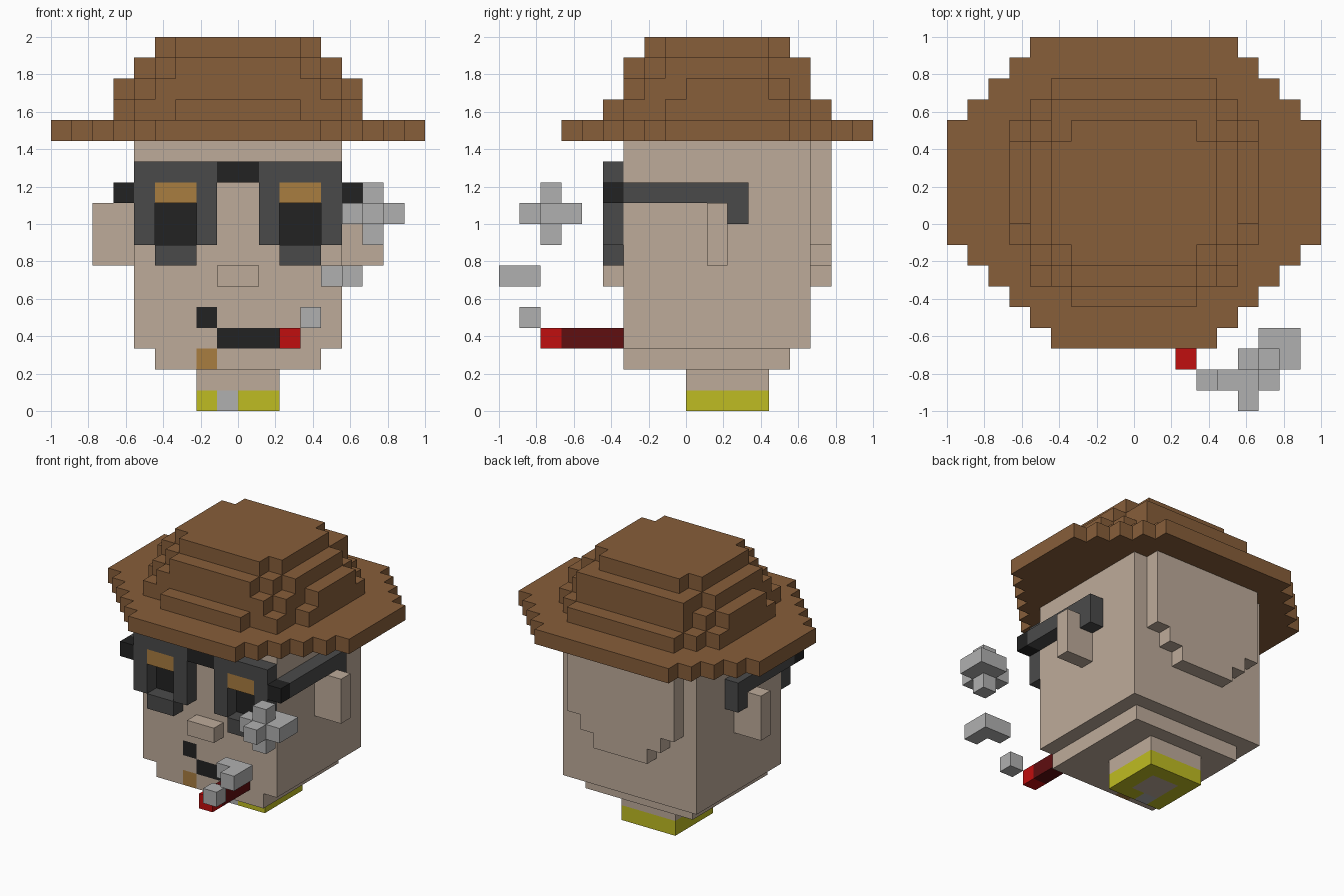
import bpy
import bmesh
from mathutils import Vector

UNIT = 1 / 9  # edge length of one block

cube = bpy.data.objects.get("Cube")
if cube:
    bpy.data.objects.remove(cube, do_unlink=True)


def linear(c):
    c /= 255
    return c / 12.92 if c <= 0.04045 else ((c + 0.055) / 1.055) ** 2.4


def material(name, *rgb):
    mat = bpy.data.materials.new(name)
    mat.use_nodes = True
    color = [linear(c) for c in rgb] + [1]
    mat.diffuse_color = color
    mat.node_tree.nodes["Principled BSDF"].inputs["Base Color"].default_value = color
    return mat


skin = material("skin", 190, 171, 154)
brown = material("hat brown", 135, 94, 58)
frame_grey = material("frame grey", 74, 74, 74)
black = material("black", 34, 34, 34)
amber = material("amber", 168, 125, 64)
smoke_grey = material("smoke grey", 176, 176, 176)
red = material("bright red", 192, 14, 14)
dark_red = material("dark red", 96, 14, 16)
yellow = material("yellow", 191, 188, 34)


def build(name, *fills):
    """Join block boxes (x0, x1, y0, y1, z0, z1) into one shell; later fills repaint earlier ones."""
    cells = {}
    for mat, boxes in fills:
        for x0, x1, y0, y1, z0, z1 in boxes:
            for x in range(x0, x1):
                for y in range(y0, y1):
                    for z in range(z0, z1):
                        cells[x, y, z] = mat
    mats = list(dict.fromkeys(mat for mat, _ in fills))
    bm = bmesh.new()
    for cell, mat in cells.items():
        for axis in range(3):
            for side in (0, 1):
                near = list(cell)
                near[axis] += 2 * side - 1
                if tuple(near) in cells:
                    continue
                base = Vector(cell)
                base[axis] += side
                u, v = Vector(), Vector()
                u[(axis + 1) % 3] = v[(axis + 2) % 3] = 1
                loop = [base, base + u, base + u + v, base + v]
                if not side:
                    loop.reverse()
                face = bm.faces.new([bm.verts.new(p * UNIT) for p in loop])
                face.material_index = mats.index(mat)
    bmesh.ops.remove_doubles(bm, verts=bm.verts, dist=0.001)
    bmesh.ops.dissolve_limit(bm, angle_limit=0.01, verts=bm.verts,
                             edges=bm.edges, delimit={'MATERIAL'})
    mesh = bpy.data.meshes.new(name)
    bm.to_mesh(mesh)
    bm.free()
    for mat in mats:
        mesh.materials.append(mat)
    obj = bpy.data.objects.new(name, mesh)
    bpy.context.collection.objects.link(obj)
    return obj


def both(*boxes):
    """Boxes together with their mirror images across x = 0."""
    return list(boxes) + [(-b[1], -b[0], *b[2:]) for b in boxes]


def layer(z, start, widths):
    """One hat layer: half-widths of successive rows from front to back."""
    return [(-w, w, start + i, start + i + 1, z, z + 1) for i, w in enumerate(widths)]


# Head with jaw, neck, nose, ears and stepped back of the head
build("head",
      (skin, [(-5, 5, -3, 6, 3, 13), (-4, 4, -3, 5, 2, 3), (-2, 2, 0, 4, 1, 2),
              (-1, 1, -4, -3, 6, 7)]),
      (skin, [(-w, w, 6, 7, z, 13) for w, z in ((4, 8), (3, 7), (2, 6))]),
      (skin, both((5, 7, 1, 2, 7, 10))),
      # lenses, mouth, beauty mark and chin stud
      (black, both((2, 4, -3, -2, 8, 10))),
      (black, [(-1, 2, -3, -2, 3, 4), (-2, -1, -3, -2, 4, 5)]),
      (amber, [(-2, -1, -3, -2, 2, 3)]))

# Collar ring with a pendant block at the front
build("collar",
      (yellow, [(-2, 2, 0, 4, 0, 1)]),
      (skin, [(-1, 1, 1, 3, 0, 1)]),
      (smoke_grey, [(-1, 0, 0, 1, 0, 1)]))

# Sunglasses: frames, temples, amber tops, bridge and hinges
build("sunglasses",
      (frame_grey, both((1, 5, -4, -3, 11, 12), (1, 2, -4, -3, 8, 11),
                        (4, 5, -4, -3, 8, 11), (2, 4, -4, -3, 7, 8),
                        (5, 6, -3, 3, 10, 11), (5, 6, 2, 3, 9, 10))),
      (amber, both((2, 4, -4, -3, 10, 11))),
      (black, [(-1, 1, -4, -3, 11, 12)] + both((5, 6, -4, -3, 10, 11))))

# Cigar and drifting smoke puffs
build("cigar",
      (dark_red, [(2, 3, -6, -3, 3, 4)]),
      (red, [(2, 3, -7, -6, 3, 4)]))
build("small_smoke_puff", (smoke_grey, [(3, 4, -8, -7, 4, 5)]))
build("middle_smoke_puff", (smoke_grey, [(4, 6, -8, -7, 6, 7), (5, 6, -9, -8, 6, 7)]))
build("large_smoke_puff",
      (smoke_grey, [(5, 8, -7, -6, 9, 10), (6, 7, -8, -5, 9, 10),
                    (7, 8, -6, -5, 9, 10), (6, 7, -7, -6, 8, 11)]))

# Hat: wide brim and stepped crown
build("hat",
      (brown, layer(13, -6, [4, 5, 6, 7, 8] + [9] * 6 + [8, 7, 6, 5])),
      (brown, layer(14, -4, [3, 5, 5] + [6] * 6 + [5, 4])),
      (brown, layer(15, -3, [4, 5, 5] + [6] * 4 + [5, 4])),
      (brown, layer(16, -3, [3, 4] + [5] * 5 + [4, 4])),
      (brown, layer(17, -2, [3] + [4] * 5 + [3])))
